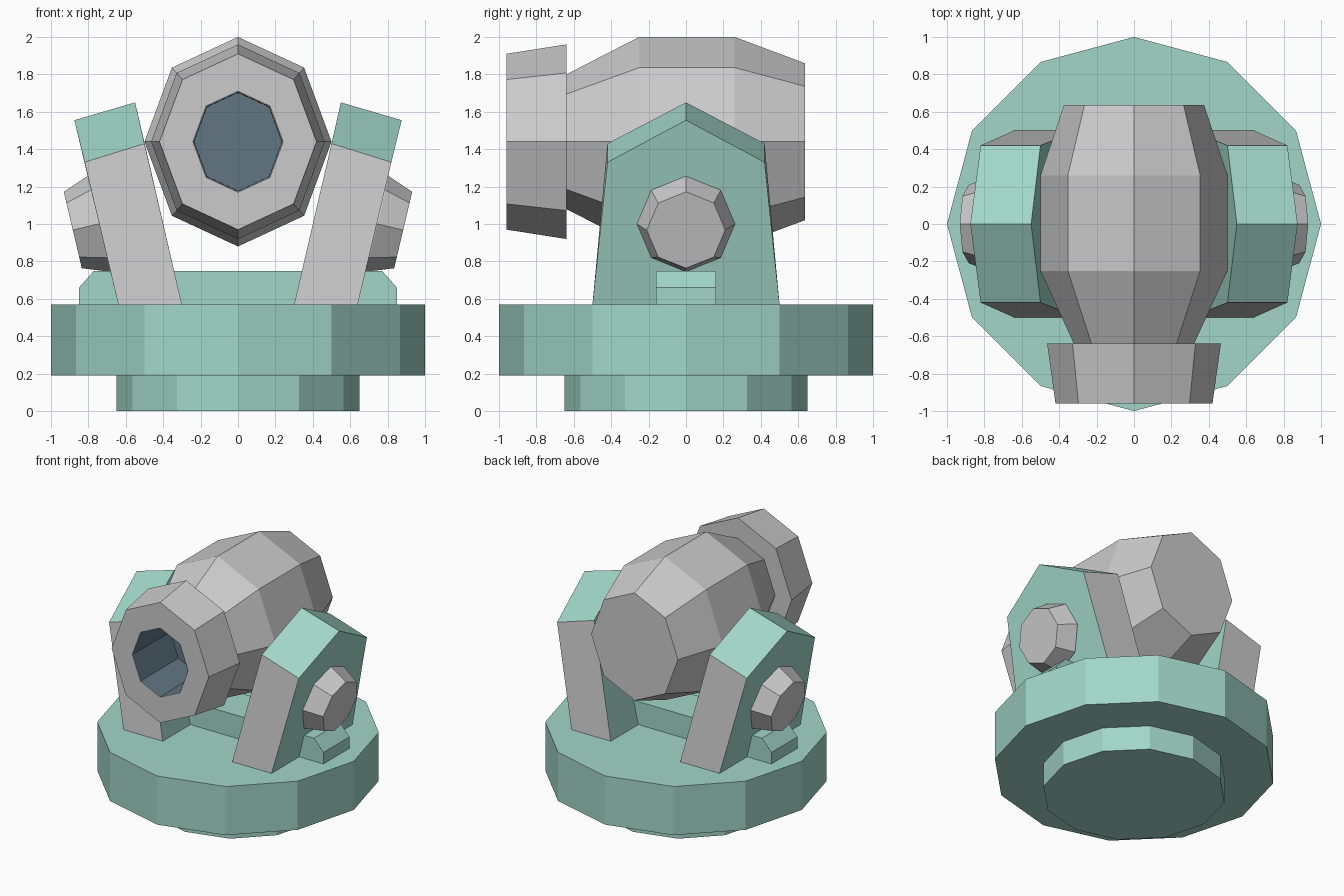
import bpy, bmesh
from math import pi, cos, sin, radians
from mathutils import Matrix

if "Cube" in bpy.data.objects:
    bpy.data.objects.remove(bpy.data.objects["Cube"])


def material(name, rgb):
    m = bpy.data.materials.new(name)
    m.diffuse_color = (*rgb, 1)
    m.use_nodes = True
    m.node_tree.nodes["Principled BSDF"].inputs["Base Color"].default_value = m.diffuse_color
    return m


TEAL = material("teal_paint", (0.36, 0.67, 0.58))
DARK = material("dark_bore", (0.12, 0.18, 0.23))


def finish(name, bm, mats=(), mirror=False):
    mesh = bpy.data.meshes.new(name)
    bm.to_mesh(mesh)
    bm.free()
    obj = bpy.data.objects.new(name, mesh)
    bpy.context.collection.objects.link(obj)
    for m in mats:
        mesh.materials.append(m)
    if mirror:
        obj.modifiers.new("mirror", 'MIRROR').use_mirror_merge = False
    return obj


def lathe(name, rings, sides, matrix=Matrix(), cap_start=True, cap_end=True,
          closed=False, mats=(), mirror=False):
    """Faceted turned shape from (height, radius) rings, moved by matrix."""
    bm = bmesh.new()
    loops = [[bm.verts.new((r * cos(2 * pi * i / sides), r * sin(2 * pi * i / sides), h))
              for i in range(sides)] for h, r in rings]
    pairs = list(zip(loops, loops[1:]))
    if closed:
        pairs.append((loops[-1], loops[0]))
    for a, b in pairs:
        for i in range(sides):
            j = (i + 1) % sides
            bm.faces.new((a[i], a[j], b[j], b[i]))
    if cap_start and not closed:
        bm.faces.new(loops[0][::-1])
    if cap_end and not closed:
        bm.faces.new(loops[-1])
    bm.transform(matrix)
    return finish(name, bm, mats, mirror)


def prism(near, far):
    """Solid between two matching outlines."""
    bm = bmesh.new()
    a = [bm.verts.new(p) for p in near]
    b = [bm.verts.new(p) for p in far]
    bm.faces.new(a)
    bm.faces.new(b[::-1])
    for i in range(len(a)):
        j = (i + 1) % len(a)
        bm.faces.new((a[i], b[i], b[j], a[j]))
    bmesh.ops.recalc_face_normals(bm, faces=bm.faces)
    return bm


# Round base and its smaller foot
lathe("base_disc", [(0.19, 1.0), (0.57, 1.0)], 12, mats=[TEAL])
lathe("base_foot", [(0, 0.65), (0.20, 0.65)], 12, mats=[TEAL])

# Crossbar with chamfered ends, running under both supports
bar = [(-0.85, 0.55), (0.85, 0.55), (0.85, 0.66), (0.77, 0.75), (-0.77, 0.75), (-0.85, 0.66)]
finish("crossbar", prism([(x, -0.16, z) for x, z in bar],
                         [(x, 0.16, z) for x, z in bar]), [TEAL])

# Leaning gabled supports, bare grey on the front and back edges
ys = (-0.5, -0.42, 0, 0.42, 0.5)
inner = ((0.30, 0.57), (0.50, 1.43), (0.55, 1.65), (0.50, 1.43), (0.30, 0.57))
outer = ((0.64, 0.57), (0.82, 1.33), (0.875, 1.555), (0.82, 1.33), (0.64, 0.57))
bm = prism([(x, y, z) for y, (x, z) in zip(ys, inner)],
           [(x, y, z) for y, (x, z) in zip(ys, outer)])
grey = material("bare_metal", (0.8, 0.8, 0.8))
for f in bm.faces:
    f.normal_update()
    f.material_index = 1 if abs(f.normal.y) > 0.9 else 0
finish("side_supports", bm, [TEAL, grey], mirror=True)

# Tapered pivot caps on the outside of the supports
lathe("pivot_caps", [(-0.03, 0.262), (0.0, 0.262), (0.14, 0.21)], 8,
      Matrix.Translation((0.747, 0, 1.0)) @ Matrix.Rotation(radians(103.3), 4, 'Y'), mirror=True)

# Barrel: faceted oval section, axis pointing to the front
AIM = (Matrix.Translation((0, 0, 1.44)) @ Matrix.Rotation(pi / 2, 4, 'X')
       @ Matrix.Diagonal((0.893, 1, 1, 1)))
lathe("barrel_body", [(-0.635, 0.42), (-0.26, 0.56), (0.25, 0.56), (0.64, 0.36), (0.64, 0.27)],
      8, AIM, cap_end=False)
lathe("muzzle_ring", [(0.64, 0.27), (0.64, 0.52), (0.96, 0.47), (0.96, 0.27)], 8, AIM, closed=True)

# Dark lining of the bore
lathe("bore_lining", [(0.96, 0.268), (0.5, 0.262)], 8, AIM,
      cap_start=False, mats=[DARK]).data.polygons[-1].flip()
